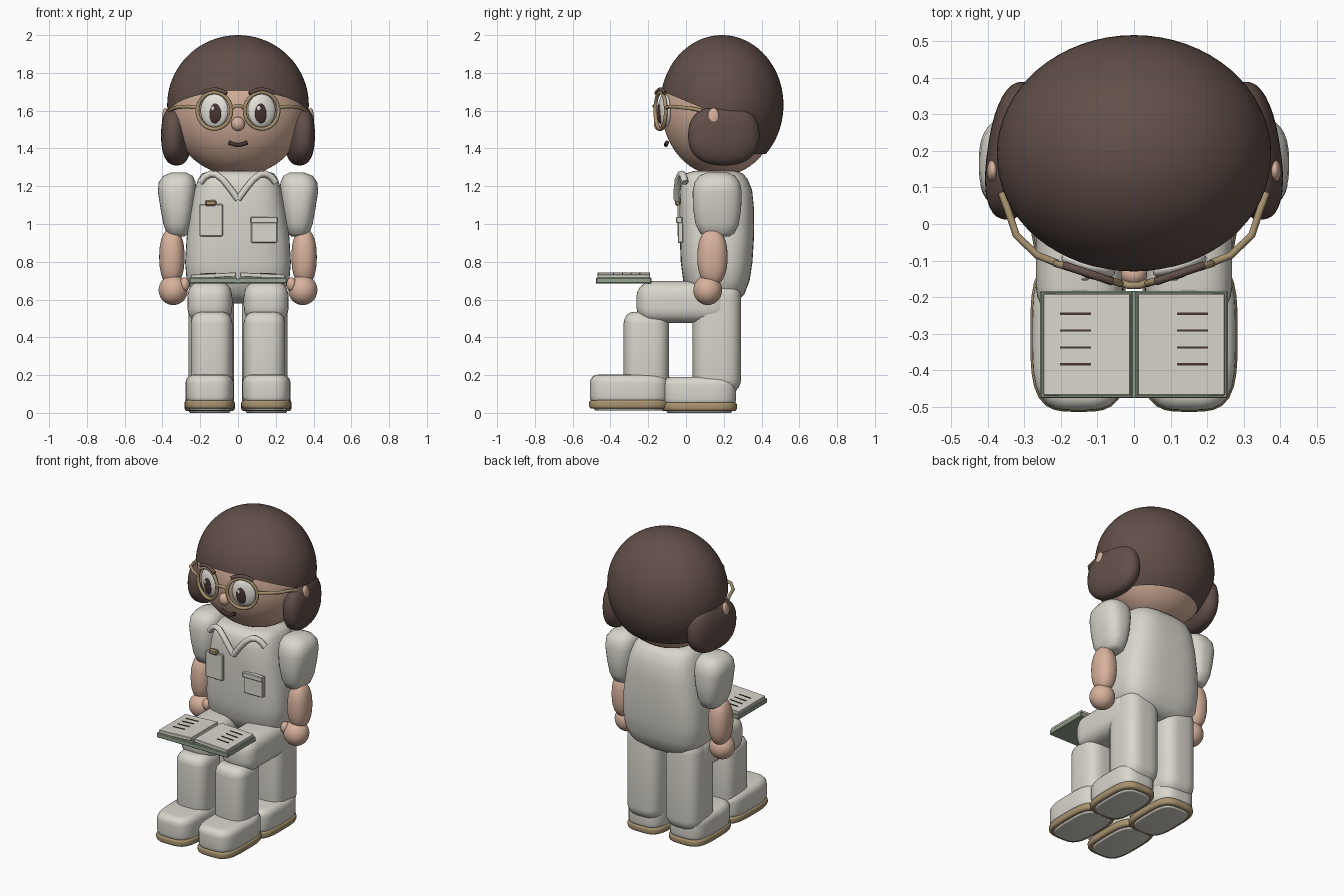
import bpy, bmesh, math
from mathutils import Vector, Matrix

if "Cube" in bpy.data.objects:
    bpy.data.objects.remove(bpy.data.objects["Cube"])


def material(name, rgb):
    m = bpy.data.materials.new(name)
    m.diffuse_color = (*rgb, 1)
    m.use_nodes = True
    m.node_tree.nodes["Principled BSDF"].inputs["Base Color"].default_value = m.diffuse_color
    return m


HAIR = material("dark brown hair", (0.12, 0.078, 0.066))
SKIN = material("skin", (0.68, 0.44, 0.33))
CLOTH = material("off white cloth", (0.69, 0.67, 0.60))
GOLD = material("tan gold", (0.39, 0.29, 0.16))
GREEN = material("sage green", (0.30, 0.36, 0.27))
DARK = material("dark ink", (0.06, 0.035, 0.03))
WHITE = material("eye white", (0.78, 0.76, 0.70))


def finish(bm, name, mat, smooth=True):
    bmesh.ops.recalc_face_normals(bm, faces=bm.faces)
    me = bpy.data.meshes.new(name)
    for f in bm.faces:
        f.smooth = smooth
    bm.to_mesh(me)
    bm.free()
    me.materials.append(mat)
    ob = bpy.data.objects.new(name, me)
    bpy.context.collection.objects.link(ob)
    return ob


def ellipsoid_bm(center, radii, turn=0, power=2, seg=40):
    """Ellipsoid, squarer when power is above 2, turned about z."""
    bm = bmesh.new()
    bmesh.ops.create_uvsphere(bm, u_segments=seg, v_segments=seg * 5 // 8, radius=1)
    rot = Matrix.Rotation(turn, 3, 'Z')
    for v in bm.verts:
        n = sum(abs(c) ** power for c in v.co) ** (1 / power)
        v.co = rot @ Vector([c / n * r for c, r in zip(v.co, radii)]) + Vector(center)
    return bm


def ellipsoid(name, center, radii, mat, **kw):
    return finish(ellipsoid_bm(center, radii, **kw), name, mat)


def loft(name, rings, mat, axis='Z', power=3.2, side=1, seg=40):
    """Rounded-square rings (t, a0, a1, b0, b1) joined along z or y."""
    bm = bmesh.new()
    loops = []
    for t, a0, a1, b0, b1 in rings:
        loop = []
        for i in range(seg):
            w = 2 * math.pi * i / seg
            c, s = math.cos(w), math.sin(w)
            n = (abs(c) ** power + abs(s) ** power) ** (1 / power)
            a = (a0 + a1) / 2 + (a1 - a0) / 2 * c / n
            b = (b0 + b1) / 2 + (b1 - b0) / 2 * s / n
            loop.append(bm.verts.new((a * side, b, t) if axis == 'Z' else (a * side, t, b)))
        loops.append(loop)
    for p, q in zip(loops, loops[1:]):
        for i in range(seg):
            j = (i + 1) % seg
            bm.faces.new((p[i], p[j], q[j], q[i]))
    bm.faces.new(loops[0])
    bm.faces.new(loops[-1])
    return finish(bm, name, mat)


def capsule_rings(t0, t1, a0, a1, b0, b1, r):
    """Rings for a straight limb whose ends are rounded by r."""
    out = []
    for end, sign in ((t0, 1), (t1, -1)):
        part = []
        for k in range(6):
            w = math.pi / 2 * k / 5
            i = r * 0.9 * (1 - math.sin(w))
            part.append((end + sign * r * (1 - math.cos(w)), a0 + i, a1 - i, b0 + i, b1 - i))
        out += part if sign == 1 else part[::-1]
    return out


def box(name, lo, hi, mat, bevel=0.004, tilt=0):
    bm = bmesh.new()
    bmesh.ops.create_cube(bm, size=1)
    mid = (Vector(lo) + Vector(hi)) / 2
    size = Vector(hi) - Vector(lo)
    rot = Matrix.Rotation(tilt, 3, 'Y')
    for v in bm.verts:
        v.co = rot @ (v.co * size) + mid
    if bevel:
        bmesh.ops.bevel(bm, geom=bm.edges[:], offset=bevel, segments=1, affect='EDGES')
    return finish(bm, name, mat, False)


def tube(name, pts, r, mat, cyclic=False):
    cu = bpy.data.curves.new(name, 'CURVE')
    cu.dimensions = '3D'
    cu.bevel_depth = r
    cu.bevel_resolution = 3
    cu.use_fill_caps = True
    sp = cu.splines.new('POLY')
    sp.points.add(len(pts) - 1)
    for p, co in zip(sp.points, pts):
        p.co = (*co, 1)
    sp.use_cyclic_u = cyclic
    sp.use_smooth = True
    cu.materials.append(mat)
    ob = bpy.data.objects.new(name, cu)
    bpy.context.collection.objects.link(ob)


# Head
ellipsoid("head", (0, 0.18, 1.62), (0.362, 0.31, 0.365), SKIN, seg=56)
ellipsoid("nose", (0, -0.138, 1.53), (0.036, 0.032, 0.038), SKIN, seg=24)

# Hair cap, trimmed along a sloping fringe and a level nape
bm = ellipsoid_bm((0, 0.19, 1.63), (0.375, 0.326, 0.37), seg=64)
slope = Vector((0, 0.42, 1)).normalized()
fringe = Vector((0, -0.13, 1.705))
nape = Vector((0, 0.12, 1.37))
for co, no in ((fringe, slope), (nape, Vector((0, 0, 1))), (nape, Vector((0, 1, 0)))):
    bmesh.ops.bisect_plane(bm, geom=bm.verts[:] + bm.edges[:] + bm.faces[:], plane_co=co, plane_no=no)
drop = []
for f in bm.faces:
    c = f.calc_center_median()
    if c.z < nape.z or (c.y < nape.y and (c - fringe).dot(slope) < 0):
        drop.append(f)
bmesh.ops.delete(bm, geom=drop, context='FACES')
finish(bm, "hair_cap", HAIR)

# Mouth and glasses bridge
tube("mouth", [(x, -0.107 + 3 * x * x, 1.418 + 6 * x * x) for x in (-0.048, -0.03, -0.01, 0.01, 0.03, 0.048)],
     0.011, DARK)
tube("glasses_bridge", [(-0.035, -0.16, 1.61), (-0.015, -0.168, 1.625), (0.015, -0.168, 1.625),
                        (0.035, -0.16, 1.61)], 0.01, GOLD)

# Torso
loft("torso", [(0.58, -0.15, 0.15, 0.10, 0.24), (0.595, -0.20, 0.20, 0.06, 0.28),
               (0.63, -0.24, 0.24, 0.02, 0.31), (0.70, -0.272, 0.272, -0.015, 0.337),
               (0.80, -0.28, 0.28, -0.028, 0.352), (0.93, -0.272, 0.272, -0.033, 0.36),
               (1.08, -0.25, 0.25, -0.035, 0.36), (1.18, -0.23, 0.23, -0.032, 0.35),
               (1.24, -0.21, 0.21, -0.02, 0.325), (1.268, -0.19, 0.19, 0.0, 0.30),
               (1.28, -0.15, 0.15, 0.04, 0.26)], CLOTH, seg=56)

# Pockets with a clip and a flap
box("tall_pocket", (-0.205, -0.046, 0.935), (-0.08, -0.015, 1.105), CLOTH)
box("pocket_clip", (-0.175, -0.058, 1.095), (-0.115, -0.03, 1.128), GOLD, 0.008)
box("wide_pocket", (0.07, -0.043, 0.90), (0.208, -0.015, 1.035), CLOTH)
box("pocket_flap", (0.067, -0.052, 1.005), (0.211, -0.02, 1.038), CLOTH)

for s, tag in ((-1, "left"), (1, "right")):
    # Side hair and ear
    ellipsoid("side_hair_" + tag, (0.325 * s, 0.2, 1.47), (0.075, 0.19, 0.16), HAIR,
              turn=0.15 * s, power=2.4)
    ellipsoid("ear_" + tag, (0.385 * s, 0.145, 1.56), (0.017, 0.032, 0.055), SKIN, seg=24)

    # Eye, brow and glasses
    a = 0.30 * s
    ellipsoid("eye_" + tag, (0.125 * s, -0.113, 1.60), (0.076, 0.03, 0.09), WHITE, turn=a)
    ellipsoid("iris_" + tag, (0.122 * s, -0.137, 1.588), (0.035, 0.012, 0.055), DARK, turn=a, seg=24)
    ellipsoid("eye_glint_" + tag, (0.122 * s - 0.012, -0.148 - 0.003, 1.612), (0.01, 0.004, 0.013), WHITE, seg=16)
    tube("brow_" + tag, [((0.125 + 0.065 * k) * s, -0.135 + 0.022 * k, 1.712 - 0.02 * k * k)
                         for k in (-1, -0.6, -0.2, 0.2, 0.6, 1)], 0.011, HAIR)
    ring = []
    for i in range(40):
        w = 2 * math.pi * i / 40
        u = 0.094 * math.cos(w)
        ring.append(((0.125 + u * math.cos(0.3)) * s, -0.135 + u * math.sin(0.3), 1.60 + 0.097 * math.sin(w)))
    tube("glasses_rim_" + tag, ring, 0.01, GOLD, True)
    tube("glasses_temple_" + tag, [(x * s, y, z) for x, y, z in
         ((0.208, -0.108, 1.615), (0.265, -0.085, 1.622), (0.322, -0.03, 1.618),
          (0.345, 0.04, 1.61), (0.362, 0.085, 1.60))], 0.01, GOLD)

    # Collar
    tube("collar_" + tag, [(x * s, y, z) for x, y, z in
         ((0, -0.047, 1.13), (0.04, -0.047, 1.185), (0.08, -0.042, 1.235), (0.115, -0.03, 1.262),
          (0.145, -0.02, 1.265), (0.175, -0.012, 1.25), (0.20, -0.005, 1.22))], 0.018, CLOTH)

    # Sleeve, forearm and hand
    loft("sleeve_" + tag, [(0.935, 0.28, 0.36, 0.10, 0.23), (0.95, 0.262, 0.378, 0.075, 0.255),
                           (1.0, 0.248, 0.395, 0.05, 0.28), (1.08, 0.232, 0.41, 0.037, 0.292),
                           (1.17, 0.222, 0.424, 0.035, 0.295), (1.22, 0.224, 0.42, 0.045, 0.285),
                           (1.255, 0.24, 0.395, 0.07, 0.26), (1.273, 0.275, 0.35, 0.11, 0.22)],
         CLOTH, side=s, power=2.6)
    ellipsoid("forearm_" + tag, (0.35 * s, 0.14, 0.825), (0.067, 0.08, 0.15), SKIN, power=2.3)
    ellipsoid("hand_" + tag, (0.343 * s, 0.115, 0.65), (0.077, 0.076, 0.079), SKIN)
    ellipsoid("thumb_" + tag, (0.283 * s, 0.085, 0.68), (0.027, 0.03, 0.037), SKIN, seg=24)

    # Legs: seated thigh and shin in front, standing leg behind
    loft("thigh_" + tag, capsule_rings(-0.262, 0.24, 0.03, 0.268, 0.475, 0.698, 0.09),
         CLOTH, 'Y', side=s)
    loft("front_shin_" + tag, capsule_rings(0.12, 0.535, 0.03, 0.25, -0.33, -0.09, 0.06),
         CLOTH, side=s)
    loft("rear_leg_" + tag, capsule_rings(0.10, 0.70, 0.02, 0.262, 0.035, 0.292, 0.08),
         CLOTH, side=s)

    # Shoes
    for pos, y0, y1, z in (("front", -0.513, -0.09, 0.012), ("rear", -0.13, 0.27, 0.0)):
        loft(f"{pos}_shoe_{tag}", capsule_rings(z + 0.03, z + 0.19, 0.022, 0.278, y0 + 0.004, y1 - 0.004, 0.045)[3:],
             CLOTH, side=s, power=3.6)
        loft(f"{pos}_shoe_welt_{tag}", capsule_rings(z + 0.01, z + 0.056, 0.017, 0.283, y0, y1, 0.016),
             GOLD, side=s, power=3.6)
        loft(f"{pos}_shoe_sole_{tag}", capsule_rings(z, z + 0.03, 0.04, 0.26, y0 + 0.025, y1 - 0.025, 0.012),
             CLOTH, side=s, power=3.6)

    # Open book half: cover, tilted pages and written lines
    lo, hi = sorted((0.004 * s, 0.257 * s))
    box("book_cover_" + tag, (lo, -0.476, 0.685), (hi, -0.183, 0.716), GREEN)
    lo, hi = sorted((0.01 * s, 0.248 * s))
    tilt = 0.05 * s
    box("book_pages_" + tag, (lo, -0.468, 0.716), (hi, -0.19, 0.738), CLOTH, 0.002, tilt)
    for i in range(4):
        y = -0.245 - 0.046 * i
        lo, hi = sorted((0.117 * s, 0.202 * s))
        top = 0.7385 + (0.129 - 0.16) * math.tan(0.05)
        box(f"text_line_{tag}_{i}", (lo, y - 0.003, top - 0.003), (hi, y + 0.003, top + 0.003), DARK, 0, tilt)

# Book spine
box("book_spine", (-0.01, -0.476, 0.685), (0.01, -0.183, 0.71), GREEN, 0.002)
